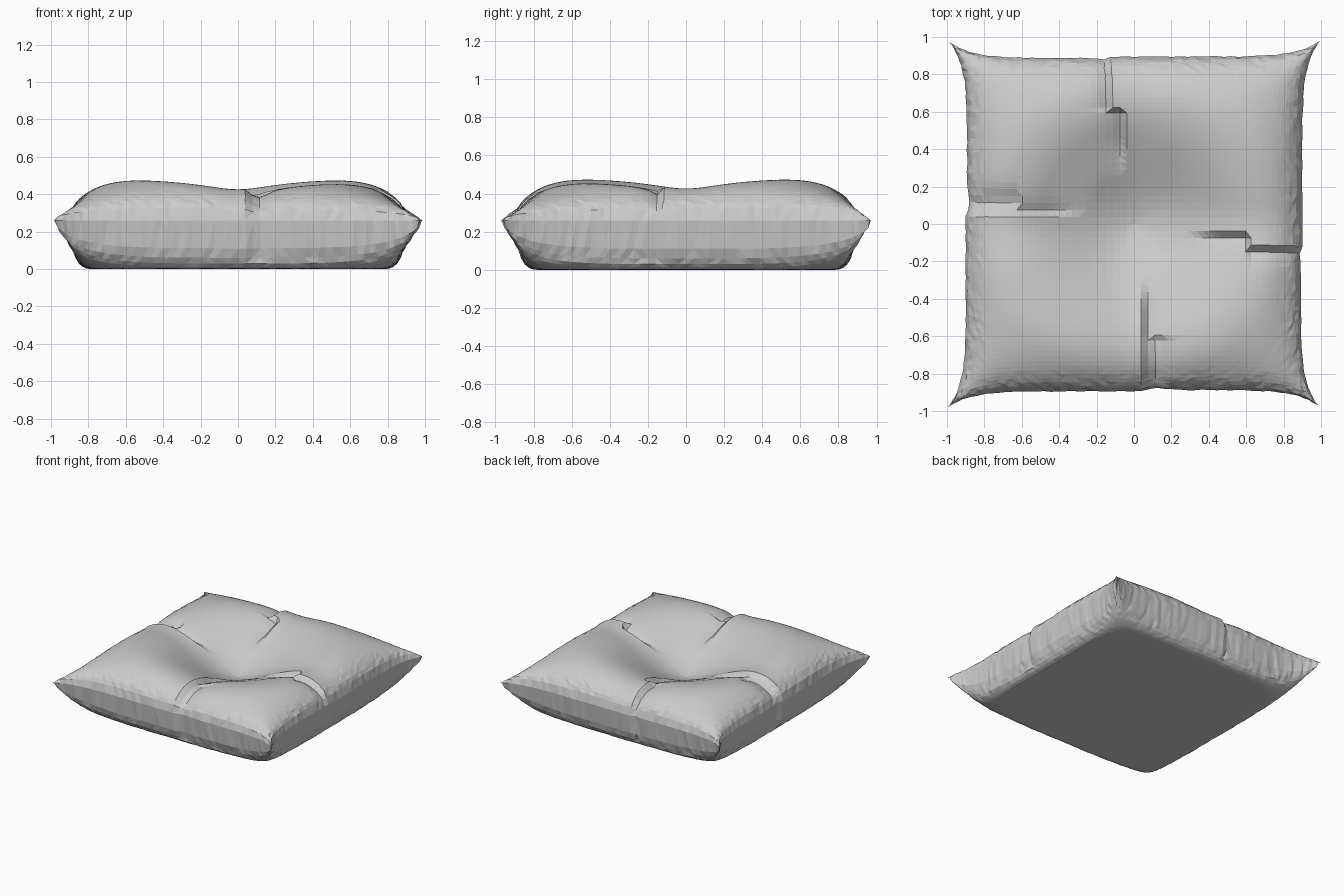
import bpy, bmesh, random
from math import sin, pi, exp, hypot

if "Cube" in bpy.data.objects:
    bpy.data.objects.remove(bpy.data.objects["Cube"])

random.seed(4)
N = 60
SEAM = 0.26


def ease(t):
    t = max(0.0, min(1.0, t))
    return t * t * (3 - 2 * t)


def fold_line(a):
    # Pleats jog sideways half way out to the edge
    return -0.045 if a < 0.6 else -0.125


def pleat(x, y):
    # Drop of the two lower quarters, deepest right beside each fold
    if x * y > 0 and x < 0:
        x, y = -x, -y
    if y < x:
        x, y = y, x
    # now y >= x: only the quarter beyond the fold is lowered
    if y < 0.05:
        x, y = -y, -x
    d = fold_line(y) - x
    if d < 0 or y < abs(fold_line(y)):
        return 0.0
    d2 = min(d, abs(y + fold_line(abs(x))))
    return 0.02 + 0.04 * exp(-d2 / 0.05)


def point(i, j, top):
    s, t = 2 * i / N - 1, 2 * j / N - 1
    u, v = s * (1.25 - 0.25 * s * s), t * (1.25 - 0.25 * t * t)
    # outline bows in along the sides and out to the corner ears
    x = u * (0.90 + 0.095 * abs(v) ** 8)
    y = v * (0.895 + 0.085 * abs(u) ** 8)
    puff = (max(0, 1 - u ** 4) * max(0, 1 - v ** 4)) ** 0.5
    r = hypot(x, y)
    drop = pleat(x, y) * ease((r - 0.25) / 0.25)
    if top:
        z = SEAM + 0.25 * puff
        k = sin(pi / 2 * min(1, r / 0.85)) ** 1.4
        z = 0.2 + (z - 0.2) * k
        valley = exp(-(x / 0.17) ** 2) + exp(-(y / 0.17) ** 2)
        z -= 0.025 * valley * ease(r / 0.5) * puff
        z -= drop * min(1, puff * 1.6)
    else:
        z = SEAM * (1 - ease(0.5 + 0.5 * min(1, 1.55 * puff)) * 2 + 1)
        z = max(0.0, z)
    # folds also tuck the side wall in, with small cloth unevenness
    edge = ease((max(abs(u), abs(v)) - 0.8) / 0.2)
    pinch = 1 - 0.4 * drop * edge if (top or puff < 0.4) else 1
    jit = 0.005 * edge * (1 if 0 < puff else 0.5)
    return (x * pinch + random.uniform(-jit, jit),
            y * pinch + random.uniform(-jit, jit), z)


# Cushion: top and bottom sheets joined along the seam
bm = bmesh.new()
upper, lower = {}, {}
for i in range(N + 1):
    for j in range(N + 1):
        upper[i, j] = bm.verts.new(point(i, j, True))
        rim = i in (0, N) or j in (0, N)
        lower[i, j] = upper[i, j] if rim else bm.verts.new(point(i, j, False))
for i in range(N):
    for j in range(N):
        ring = [(i, j), (i + 1, j), (i + 1, j + 1), (i, j + 1)]
        bm.faces.new([upper[c] for c in ring])
        bm.faces.new([lower[c] for c in reversed(ring)])
bmesh.ops.triangulate(bm, faces=bm.faces[:])
mesh = bpy.data.meshes.new("cushion")
bm.to_mesh(mesh)
bm.free()
bpy.context.collection.objects.link(bpy.data.objects.new("cushion", mesh))
